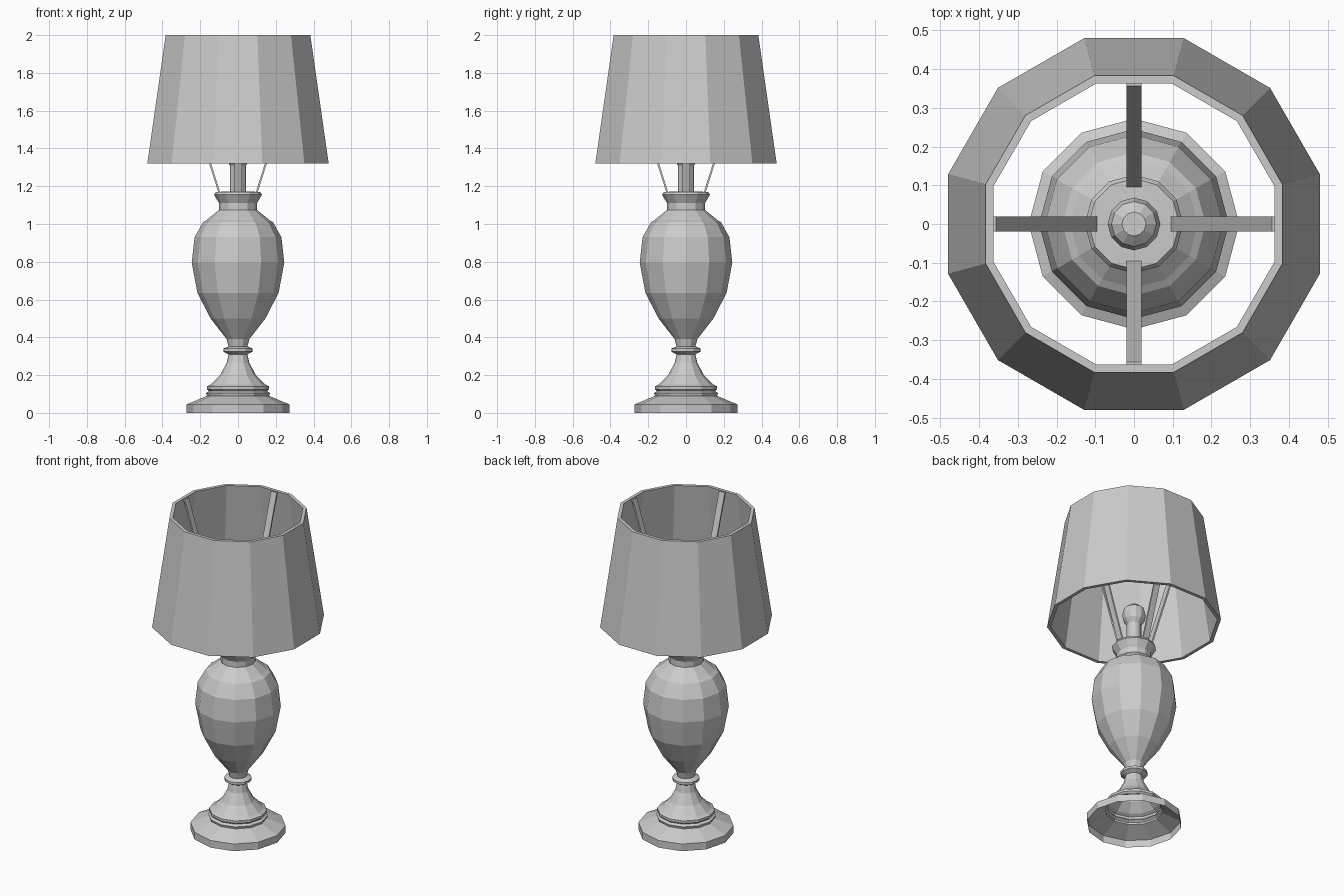
import bpy
from math import cos, sin, pi

if "Cube" in bpy.data.objects:
    bpy.data.objects.remove(bpy.data.objects["Cube"])

SIDES = 12


def make_object(name, verts, faces):
    mesh = bpy.data.meshes.new(name)
    mesh.from_pydata(verts, [], faces)
    mesh.update()
    obj = bpy.data.objects.new(name, mesh)
    bpy.context.collection.objects.link(obj)
    return obj


def lathe(name, profile, offset=0.0, closed=False, cap_top=False):
    """Revolve (radius, z) points, listed bottom to top on the outside."""
    verts = [(r * cos(offset + 2 * pi * i / SIDES), r * sin(offset + 2 * pi * i / SIDES), z)
             for r, z in profile for i in range(SIDES)]
    n = len(profile)
    faces = []
    for k in range(n if closed else n - 1):
        a, b = k * SIDES, ((k + 1) % n) * SIDES
        for i in range(SIDES):
            j = (i + 1) % SIDES
            faces.append((a + i, a + j, b + j, b + i))
    if cap_top:
        faces.append(tuple(range((n - 1) * SIDES, n * SIDES)))
    return make_object(name, verts, faces)


# Turned foot and vase body, open underneath
lathe("lamp_body", [
    (0.272, 0.0), (0.272, 0.045), (0.165, 0.09), (0.17, 0.105), (0.155, 0.115),
    (0.165, 0.125), (0.165, 0.14), (0.145, 0.15), (0.095, 0.20), (0.06, 0.265),
    (0.05, 0.31), (0.078, 0.325), (0.078, 0.34), (0.05, 0.352), (0.06, 0.39),
    (0.145, 0.50), (0.215, 0.635), (0.245, 0.795), (0.23, 0.93), (0.185, 1.01),
    (0.165, 1.022), (0.10, 1.075), (0.10, 1.11), (0.127, 1.155), (0.117, 1.17),
    (0.042, 1.172)])

# Socket stem with bulb
lathe("bulb", [
    (0.042, 1.17), (0.042, 1.31), (0.06, 1.335), (0.068, 1.37),
    (0.058, 1.41), (0.031, 1.432)], cap_top=True)

# Tapered shade with wall thickness, flat sides facing the axes
c = cos(pi / SIDES)
lathe("lampshade", [
    (0.48 / c, 1.32), (0.383 / c, 2.0), (0.363 / c, 2.0), (0.46 / c, 1.32)],
    offset=pi / SIDES, closed=True)

# Four slanted shade supports
for i in range(4):
    section = [(0.095, 1.17), (0.105, 1.17), (0.366, 1.995), (0.356, 1.995)]
    verts = [(x, y, z) for y in (-0.02, 0.02) for x, z in section]
    faces = [(0, 1, 2, 3), (7, 6, 5, 4)]
    faces += [(k, k + 4, (k + 1) % 4 + 4, (k + 1) % 4) for k in range(4)]
    strut = make_object(f"shade_support_{i + 1}", verts, faces)
    strut.rotation_euler.z = i * pi / 2
